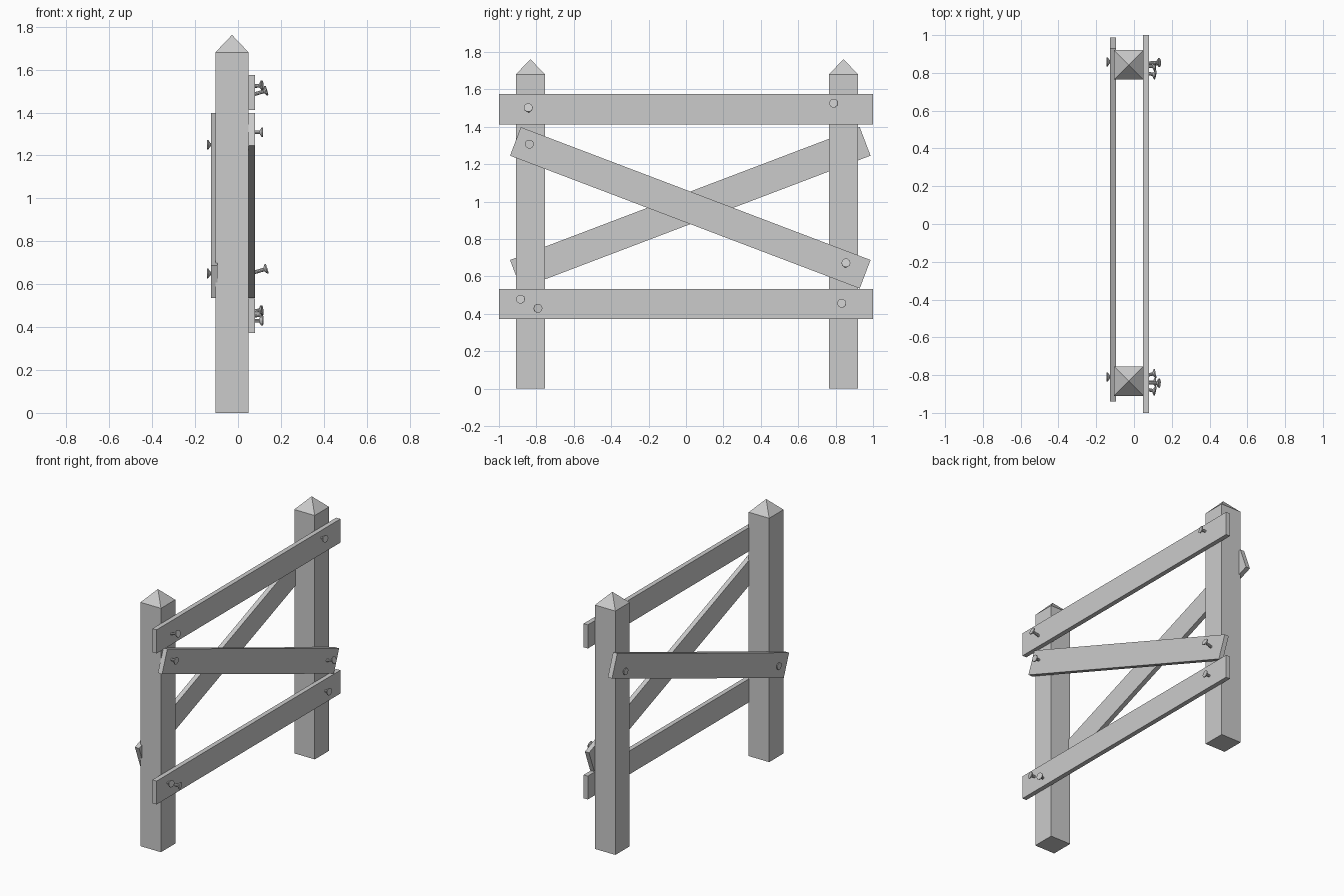
import bpy, bmesh, math
from mathutils import Vector, Matrix

if "Cube" in bpy.data.objects:
    bpy.data.objects.remove(bpy.data.objects["Cube"])


def make_object(name, bm):
    bmesh.ops.recalc_face_normals(bm, faces=bm.faces)
    mesh = bpy.data.meshes.new(name)
    bm.to_mesh(mesh)
    bm.free()
    obj = bpy.data.objects.new(name, mesh)
    bpy.context.collection.objects.link(obj)
    return obj


def post(name, y):
    # square column with a pyramid point
    bm = bmesh.new()
    size, height, peak = 0.156, 1.68, 1.762
    bmesh.ops.create_cube(bm, size=1, matrix=Matrix.Translation((-0.028, y, height / 2))
                          @ Matrix.Diagonal((size, size, height, 1)))
    top = max(bm.faces, key=lambda f: f.calc_center_median().z)
    tip = bmesh.ops.poke(bm, faces=[top])["verts"][0]
    tip.co.z = peak
    make_object(name, bm)


def plank(name, x, y, z, width, angle=0):
    bm = bmesh.new()
    bmesh.ops.create_cube(bm, size=1, matrix=Matrix.Diagonal((0.032, 2.0, width, 1)))
    obj = make_object(name, bm)
    obj.location = (x, y, z)
    obj.rotation_euler.x = math.radians(angle)


def nail(name, head, direction):
    # thin shaft, flared underside and flat head, with the head at the origin
    bm = bmesh.new()
    profile = [(0.009, -0.07), (0.009, -0.016), (0.024, -0.006), (0.024, 0)]
    sides = 10
    rings = [[bm.verts.new((r * math.cos(i * math.tau / sides),
                            r * math.sin(i * math.tau / sides), h))
              for i in range(sides)] for r, h in profile]
    for a, b in zip(rings, rings[1:]):
        for i in range(sides):
            j = (i + 1) % sides
            bm.faces.new((a[i], a[j], b[j], b[i]))
    bm.faces.new(rings[0])
    bm.faces.new(rings[-1])
    obj = make_object(name, bm)
    obj.location = head
    obj.rotation_euler = Vector(direction).to_track_quat('Z', 'Y').to_euler()


# posts
post("left_post", -0.832)
post("right_post", 0.842)

# horizontal rails and crossed braces
plank("top_rail", 0.064, 0, 1.493, 0.163)
plank("bottom_rail", 0.064, 0, 0.452, 0.161)
plank("front_brace", 0.064, 0.023, 0.967, 0.163, -20.8)
plank("back_brace", -0.111, 0.023, 0.967, 0.163, 20.8)

# nails: head centre, outward direction
nails = [
    ((0.135, -0.843, 1.503), (1, -0.05, 0.3)),
    ((0.115, 0.789, 1.527), (1, -0.2, 0.1)),
    ((0.117, -0.837, 1.308), (1, 0, 0)),
    ((0.136, 0.855, 0.673), (1, 0.05, 0.3)),
    ((0.114, -0.885, 0.479), (1, -0.2, 0.1)),
    ((0.115, -0.791, 0.430), (1, 0.2, 0)),
    ((0.115, 0.832, 0.457), (1, -0.1, 0.1)),
    ((-0.145, 0.858, 1.25), (-1, 0, 0)),
    ((-0.145, -0.81, 0.65), (-1, 0, 0)),
]
for i, (head, direction) in enumerate(nails, 1):
    nail(f"nail_{i}", head, direction)
